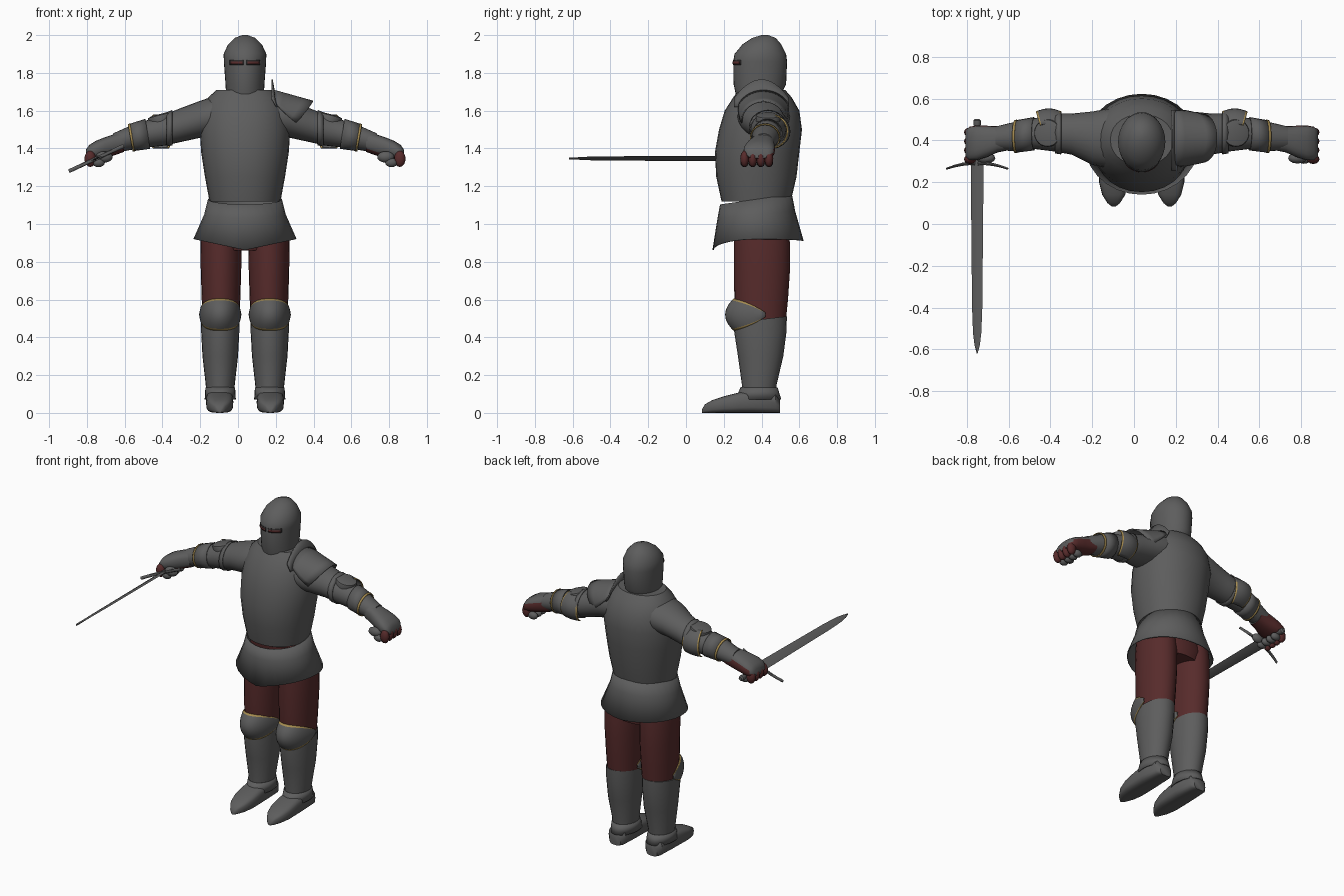
import bpy, bmesh
from math import sin, cos, pi, radians, sqrt, copysign
from mathutils import Vector, Matrix

if "Cube" in bpy.data.objects:
    bpy.data.objects.remove(bpy.data.objects["Cube"], do_unlink=True)

CENTRE = 0.037  # x of the body's mirror plane


def material(name, colour):
    mat = bpy.data.materials.new(name)
    mat.use_nodes = True
    mat.diffuse_color = (*colour, 1)
    for node in mat.node_tree.nodes:
        if node.type == "BSDF_PRINCIPLED":
            node.inputs["Base Color"].default_value = (*colour, 1)
    return mat


STEEL = material("steel grey", (0.11, 0.11, 0.11))
CLOTH = material("dark red cloth", (0.095, 0.024, 0.024))
GOLD = material("gold trim", (0.38, 0.26, 0.08))
DARK = material("slit shadow", (0.025, 0.022, 0.022))


def finish(name, bm, mats, rule=None, solid=0):
    bmesh.ops.recalc_face_normals(bm, faces=bm.faces)
    bm.normal_update()
    if rule:
        for face in bm.faces:
            face.material_index = int(rule(face))
    mesh = bpy.data.meshes.new(name)
    bm.to_mesh(mesh)
    bm.free()
    for mat in mats:
        mesh.materials.append(mat)
    mesh.shade_smooth()
    mesh.set_sharp_from_angle(angle=radians(40))
    obj = bpy.data.objects.new(name, mesh)
    bpy.context.scene.collection.objects.link(obj)
    if solid:
        mod = obj.modifiers.new("thickness", "SOLIDIFY")
        mod.thickness, mod.offset = solid, 0
    return obj


def loft(name, rings, mats, n=24, power=1.0, caps=True, rule=None, solid=0):
    """Skin a tube over rings given as (centre, u axis, v axis)."""
    bm = bmesh.new()
    rows = []
    for c, u, v in rings:
        row = []
        for i in range(n):
            a = 2 * pi * i / n
            p, q = (copysign(abs(t) ** power, t) for t in (cos(a), sin(a)))
            row.append(bm.verts.new(c + u * p + v * q))
        rows.append(row)
    for lo, hi in zip(rows, rows[1:]):
        for i in range(n):
            j = (i + 1) % n
            bm.faces.new((lo[i], lo[j], hi[j], hi[i]))
    if caps:
        bm.faces.new(rows[0])
        bm.faces.new(rows[-1])
    return finish(name, bm, mats, rule, solid)


def sheet(name, fn, mats, nu=14, vs=(-1, -0.5, 0, 0.5, 1), trim=None, solid=0.006):
    """Plate over u in -1..1 and the given v rows; trimmed rows take the second colour."""
    bm = bmesh.new()
    rows = [[bm.verts.new(fn(2 * i / nu - 1, v)) for i in range(nu + 1)] for v in vs]
    for k in range(len(vs) - 1):
        for i in range(nu):
            face = bm.faces.new((rows[k][i], rows[k][i + 1], rows[k + 1][i + 1], rows[k + 1][i]))
            face.material_index = int(bool(trim) and k in trim)
    return finish(name, bm, mats, None, solid)


def level(z, front, back, half, x=CENTRE, tilt=0):
    return (Vector((x, (front + back) / 2, z)), Vector((half, 0, 0)),
            Vector((0, (back - front) / 2, tilt)))


def ball(name, centre, size, mat):
    bm = bmesh.new()
    bmesh.ops.create_uvsphere(bm, u_segments=12, v_segments=8, radius=1,
                              matrix=Matrix.Translation(centre) @ Matrix.Diagonal((*size, 1)))
    return finish(name, bm, [mat])


# Helm
loft("helm", [level(*r) for r in (
    (1.68, .265, .50, .10), (1.74, .252, .53, .103), (1.86, .25, .535, .112),
    (1.90, .257, .53, .113), (1.95, .298, .505, .09), (1.985, .35, .475, .055),
    (2.0, .40, .435, .014))], [STEEL], n=32)


# Eye slits
def slit(side, x0, x1, z0, z1, grow):
    def point(u, v):
        x = (x0 + x1) / 2 + u * (x1 - x0) / 2
        y = .3925 - .1425 * grow * sqrt(1 - (x / (.112 * grow)) ** 2)
        return CENTRE + side * x, y, (z0 + z1) / 2 + v * (z1 - z0) / 2
    return point


for s, label in ((1, "left"), (-1, "right")):
    sheet(label + "_slit_frame", slit(s, .008, .08, 1.842, 1.868, 1.01), [DARK], 8, (-1, 1), solid=.002)
    sheet(label + "_eye_slit", slit(s, .013, .075, 1.847, 1.859, 1.025), [CLOTH], 8, (-1, 1), solid=.002)

# Cuirass
loft("cuirass", [level(*r) for r in (
    (1.12, .188, .555, .188), (1.25, .16, .585, .212), (1.38, .153, .60, .232),
    (1.50, .175, .614, .24), (1.60, .205, .60, .225), (1.67, .25, .56, .195),
    (1.71, .28, .525, .15))], [STEEL], n=28, power=.95)

# Skirt, with its hem dipping at the front
skirt = loft("armour_skirt", [level(1.13, .183, .558, .193, tilt=.027), level(1.05, .17, .575, .213, tilt=.018),
                              level(.9, .143, .62, .27)], [STEEL], n=28, caps=False, solid=.006)
for vert in skirt.data.vertices:
    if vert.co.z < .95:
        drop = .058 if vert.co.y < .38 else .01
        vert.co.z = .92 - drop * (1 - min(1, abs(vert.co.x - CENTRE) / .27))
loft("hips", [level(.86, .28, .54, .17), level(.92, .255, .55, .22), level(1.1, .23, .53, .18)], [CLOTH])

# Arm profile: distance out, z, y, half depth, half height
ARM = ((.10, 1.575, .41, .14, .105), (.17, 1.57, .41, .14, .105), (.235, 1.555, .41, .128, .098),
       (.336, 1.525, .43, .098, .09), (.427, 1.497, .438, .09, .082), (.54, 1.472, .43, .068, .07),
       (.587, 1.462, .42, .073, .067), (.70, 1.427, .41, .056, .052))


def arm_at(d):
    for a, b in zip(ARM, ARM[1:]):
        if a[0] <= d <= b[0]:
            t = (d - a[0]) / (b[0] - a[0])
            return [p + (q - p) * t for p, q in zip(a, b)]


def build_side(s, label):
    def out(d):
        return CENTRE + s * d

    def tube(section, lean=0):
        d, z, y, depth, height = section
        return Vector((out(d), y, z)), Vector((0, depth, 0)), Vector((s * lean, 0, height))

    def band(name, d0, d1, grow, mat, lean=0):
        rings = []
        for d in (d0, d1):
            a = arm_at(d)
            rings.append(tube((d, a[1], a[2], a[3] * grow, a[4] * grow), lean))
        loft(label + name, rings, [mat], n=20, caps=False, solid=.005)

    # Leg
    x = out(.127)
    loft(label + "_thigh", [level(*r, x) for r in (
        (.45, .27, .525, .095), (.6, .256, .54, .102), (.75, .254, .55, .107),
        (.9, .254, .55, .109), (1.0, .26, .54, .10))], [CLOTH])
    x = out(.131)
    loft(label + "_greave", [level(*r) for r in (
        (.08, .295, .48, .072, x), (.15, .296, .48, .077, x), (.3, .275, .515, .094, x),
        (.43, .255, .532, .101, x), (.495, .258, .534, .102, x, .016))], [STEEL])
    loft(label + "_ankle_cuff", [level(.072, .262, .502, .08, x), level(.135, .292, .482, .076, x)],
         [STEEL], caps=False, solid=.005)

    # Foot, running from heel to toe
    loft(label + "_foot", [(Vector((out(.134), y, top / 2)), Vector((half, 0, 0)), Vector((0, 0, top / 2)))
                           for y, half, top in ((.497, .04, .07), (.475, .062, .1), (.35, .072, .12),
                                                (.28, .072, .108), (.2, .07, .088), (.14, .055, .068),
                                                (.1, .03, .045), (.084, .01, .018))],
         [STEEL], n=20, power=.6)

    # Knee guard with gold rims
    def knee(u, v):
        a = u * pi / 2
        return (out(.131) + .109 * sin(a) * (1 - .04 * v * v),
                .42 - .21 * cos(a) * (1 - .21 * v * v),
                .52 + v * .083 * (1 - .87 * abs(u) ** 2.5))
    sheet(label + "_knee_guard", knee, [STEEL, GOLD], 20,
          (-1, -.88, -.6, -.3, 0, .3, .6, .88, 1), trim=(0, 7))

    # Arm with bands, elbow guard and cuff
    loft(label + "_arm", [tube(a) for a in ARM], [STEEL])
    band("_upper_arm_band", .385, .415, 1.06, STEEL)
    band("_forearm_cuff", .515, .60, 1.06, STEEL, .012)
    band("_cuff_trim", .596, .607, 1.09, GOLD, .012)
    r, tip, flat = .066, Vector((s * .25, 0, .97)), Vector((s * .97, 0, -.25))
    centre = Vector((out(.45), .435, 1.568))
    loft(label + "_elbow_disc", [(centre + tip * h, flat * r * k, Vector((0, r * k, 0)))
                                 for h, k in ((-.04, .95), (0, 1), (.008, .95), (.014, .6))], [STEEL])

    def elbow(u, v):
        a = u * radians(70)
        return (out(.445 + v * .06 * (1 - .3 * u * u)),
                .44 + (.095 + .015 * (1 - v * v)) * cos(a), 1.49 + .092 * sin(a))
    sheet(label + "_elbow_guard", elbow, [STEEL, GOLD], 12, (-1, -.85, -.4, 0, .4, .85, 1), trim=(0, 5))

    # Gauntlet: steel above, cloth below and behind
    loft(label + "_gauntlet", [tube(h) for h in (
        (.64, 1.437, .412, .06, .055), (.69, 1.42, .405, .063, .056), (.74, 1.405, .395, .075, .055),
        (.79, 1.39, .388, .083, .05), (.825, 1.378, .385, .08, .04), (.843, 1.37, .385, .06, .022))],
        [STEEL, CLOTH], n=20, power=.8, rule=lambda f: f.normal.y * .5 - f.normal.z > .3)
    for i in range(4):
        y = .31 + i * .043
        ball(f"{label}_finger_{i + 1}", (out(.82), y, 1.345), (.03, .023, .043), CLOTH)
        ball(f"{label}_fingertip_{i + 1}", (out(.775), y, 1.325), (.033, .022, .024), STEEL)
    ball(label + "_thumb", (out(.745), .315, 1.355), (.045, .026, .03), STEEL)


for s, label in ((1, "left"), (-1, "right")):
    build_side(s, label)


# Left shoulder plate and its upright neck guard
def shoulder(u, v):
    a = u * radians(55 + 40 * v)
    return (CENTRE + .155 + v * (.205 - .09 * u * u),
            .41 + (.155 - .04 * v) * sin(a), 1.56 - .015 * v + (.146 - .042 * v) * cos(a))


sheet("left_shoulder_plate", shoulder, [STEEL], 18, (0, .25, .5, .75, 1), solid=.008)
sheet("left_neck_guard", lambda u, v: (CENTRE + .168 - .025 * v, .40 + .145 * u,
                                       1.62 + v * (.145 - .1 * u * u)),
      [STEEL], 16, (0, .5, 1), solid=.008)

# Sword, lying forward from the right hand with its flat tilted
across = Vector((.907, 0, .421))
thick = Vector((-.421, 0, .907))


def at(y):
    return Vector((-.75, y, 1.347))


loft("sword_blade", [(at(y), across * w, thick * .006) for y, w in (
    (.29, .034), (-.4, .027), (-.52, .022), (-.58, .014), (-.62, .002))], [STEEL], n=4)
loft("sword_grip", [(at(y), across * .012, thick * .012) for y in (.28, .47)], [STEEL], n=10)
loft("sword_pommel", [(at(y), across * w, thick * w) for y, w in (
    (.46, .012), (.475, .018), (.495, .018), (.503, .01))], [STEEL], n=10)
loft("sword_guard", [(at(.292 - .027 * t * t) + across * .16 * t, Vector((0, .01 - .005 * abs(t), 0)), thick * .01)
                     for t in (-1, -.75, -.5, -.25, 0, .25, .5, .75, 1)], [STEEL], n=8)
